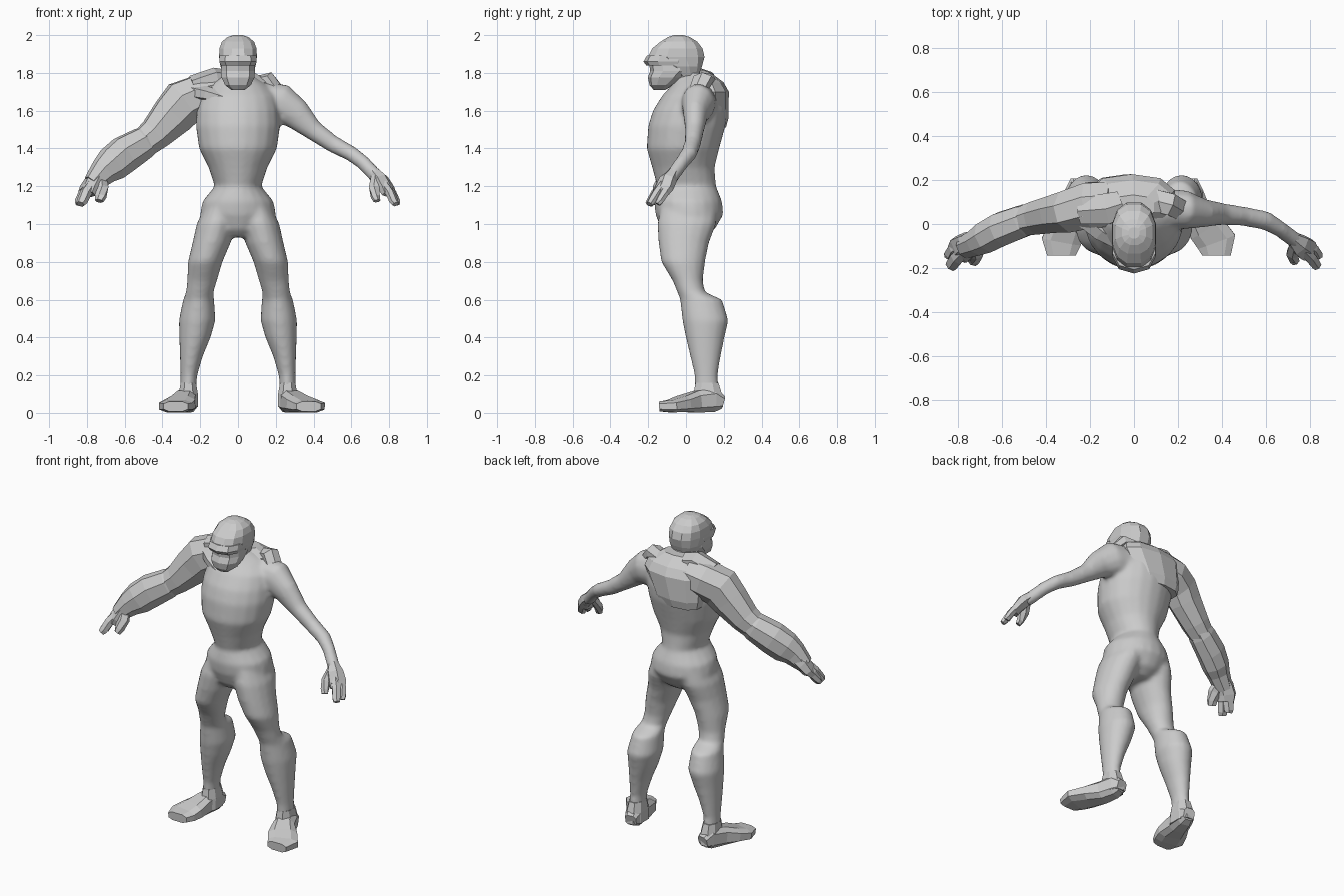
import bpy, bmesh, math
from mathutils import Vector


def loft(bm, rings, n, power=2.0):
    """Skin a list of (centre, u, v) cross-sections and cap both ends."""
    loops = []
    for c, u, v in rings:
        loop = []
        for i in range(n):
            a = 2 * math.pi * (i + 0.5) / n
            k = math.cos(math.pi / n)
            cs, sn = math.cos(a) / k, math.sin(a) / k
            s = lambda t: math.copysign(abs(t) ** (2 / power), t)
            loop.append(bm.verts.new(c + u * s(cs) + v * s(sn)))
        loops.append(loop)
    for a, b in zip(loops, loops[1:]):
        for i in range(n):
            j = (i + 1) % n
            bm.faces.new((a[i], a[j], b[j], b[i]))
    bm.faces.new(loops[0])
    bm.faces.new(loops[-1])


def slices(bm, rows, n, power=2.0, flip=1):
    """Horizontal sections given as z, x0, x1, y0, y1."""
    rings = [(Vector((flip * (x0 + x1) / 2, (y0 + y1) / 2, z)),
              Vector(((x1 - x0) / 2, 0, 0)), Vector((0, (y1 - y0) / 2, 0)))
             for z, x0, x1, y0, y1 in rows]
    loft(bm, rings, n, power)


def tube(bm, rows, n, power=2.0, flip=1):
    """Sections square to a path: x, y, z, side radius, upright radius."""
    pts = [Vector((flip * r[0], r[1], r[2])) for r in rows]
    rings = []
    for i, r in enumerate(rows):
        t = (pts[min(i + 1, len(pts) - 1)] - pts[max(i - 1, 0)]).normalized()
        h = t.cross(Vector((0, 0, 1))).normalized()
        rings.append((pts[i], h * r[3], h.cross(t) * r[4]))
    loft(bm, rings, n, power)


def finish(bm, name, smooth=False):
    bmesh.ops.recalc_face_normals(bm, faces=bm.faces)
    for f in bm.faces:
        f.smooth = smooth
    me = bpy.data.meshes.new(name)
    bm.to_mesh(me)
    bm.free()
    ob = bpy.data.objects.new(name, me)
    bpy.context.collection.objects.link(ob)
    return ob


# Smooth body: torso, legs and slim arm fused into one skin
body = bmesh.new()
slices(body, [
    (0.93, -.07, .07, -.09, .09), (0.97, -.14, .14, -.13, .15),
    (1.05, -.20, .20, -.16, .197), (1.12, -.187, .187, -.168, .19),
    (1.20, -.122, .122, -.152, .158), (1.30, -.155, .155, -.178, .15),
    (1.40, -.205, .205, -.207, .175), (1.52, -.222, .222, -.199, .208),
    (1.60, -.217, .217, -.174, .217), (1.68, -.20, .20, -.125, .207),
    (1.74, -.15, .15, -.07, .185), (1.79, -.07, .07, -.05, .11)], 20)
for side in (1, -1):
    slices(body, [
        (1.10, .03, .17, -.13, .16), (1.00, .012, .218, -.15, .158),
        (0.90, .04, .24, -.144, .12), (0.80, .083, .264, -.13, .10),
        (0.70, .112, .268, -.07, .088), (0.64, .13, .275, -.045, .10),
        (0.60, .127, .29, -.03, .19), (0.49, .120, .312, -.018, .224),
        (0.40, .146, .310, .0, .203), (0.30, .187, .307, .023, .183),
        (0.20, .216, .304, .046, .167), (0.08, .225, .305, .05, .175)],
        16, flip=side)
tube(body, [
    (.12, .07, 1.65, .09, .10), (.23, .065, 1.637, .087, .104),
    (.31, .05, 1.58, .064, .08), (.40, .045, 1.495, .049, .053),
    (.50, .035, 1.425, .043, .045), (.60, .015, 1.372, .043, .04),
    (.66, -.02, 1.327, .036, .038), (.72, -.065, 1.265, .036, .038),
    (.755, -.09, 1.23, .04, .036)], 12)
skin = finish(body, "smooth_body", True)
m = skin.modifiers.new("fuse", 'REMESH')
m.mode, m.voxel_size, m.use_smooth_shade = 'VOXEL', 0.012, True
m = skin.modifiers.new("soften", 'SMOOTH')
m.factor, m.iterations = 0.5, 10

# Hands: palm, two finger groups and thumb
for side, name, k in ((1, "slim_hand", 1.0), (-1, "armored_hand", 1.25)):
    bm = bmesh.new()
    for rows in (
        [(.72, -.065, 1.27, .028, .03), (.755, -.095, 1.235, .045, .034),
         (.785, -.115, 1.19, .05, .027), (.80, -.13, 1.16, .042, .022)],
        [(.77, -.12, 1.21, .022, .022), (.805, -.155, 1.165, .024, .02),
         (.825, -.182, 1.12, .022, .018), (.835, -.193, 1.105, .018, .014)],
        [(.775, -.09, 1.21, .024, .022), (.815, -.115, 1.165, .024, .02),
         (.835, -.14, 1.12, .022, .017), (.838, -.15, 1.105, .018, .013)],
        [(.735, -.10, 1.25, .028, .022), (.722, -.135, 1.19, .028, .022),
         (.727, -.16, 1.145, .022, .018), (.735, -.172, 1.122, .018, .013)],
    ):
        tube(bm, [r[:3] + (r[3] * k, r[4] * k) for r in rows], 6, flip=side)
    finish(bm, name)

# Heavy faceted armored sleeve on the other arm
bm = bmesh.new()
tube(bm, [
    (.10, .09, 1.70, .10, .10), (.20, .085, 1.68, .105, .108),
    (.29, .06, 1.64, .095, .12), (.345, .05, 1.575, .085, .11),
    (.44, .03, 1.475, .075, .085), (.50, .015, 1.428, .066, .076)],
    8, flip=-1)
tube(bm, [
    (.46, .03, 1.455, .06, .07), (.50, .015, 1.43, .072, .082),
    (.60, -.022, 1.37, .076, .094), (.665, -.055, 1.318, .072, .09),
    (.71, -.08, 1.28, .06, .072), (.77, -.105, 1.215, .05, .048)],
    8, flip=-1)
finish(bm, "armored_sleeve")

# Faceted mantle over the upper back and shoulders
bm = bmesh.new()
slices(bm, [
    (1.51, -.19, .08, .06, .208), (1.56, -.20, .11, .04, .221),
    (1.70, -.205, .185, .0, .222), (1.75, -.18, .17, .0, .195),
    (1.80, -.10, .09, .02, .13)], 10, 2.4)
finish(bm, "back_mantle")

# Collar wings either side of the neck, and the chest strap
bm = bmesh.new()
tube(bm, [(.08, .11, 1.75, .05, .025), (.165, .09, 1.765, .05, .035),
          (.22, .06, 1.70, .045, .025)], 6)
tube(bm, [(.06, .09, 1.77, .06, .04), (.12, .07, 1.78, .07, .042),
          (.24, .06, 1.735, .06, .045)], 6, flip=-1)
tube(bm, [(.22, .03, 1.70, .05, .04), (.15, -.03, 1.685, .045, .035),
          (.06, -.09, 1.66, .03, .025)], 6, flip=-1)
finish(bm, "collar")

# Neck
bm = bmesh.new()
slices(bm, [(1.70, -.09, .09, -.08, .12), (1.78, -.07, .07, -.07, .08),
            (1.87, -.065, .065, -.07, .06)], 12)
finish(bm, "neck", True)

# Helmet shell with brim
bm = bmesh.new()
slices(bm, [
    (1.78, -.07, .07, -.05, .065), (1.835, -.093, .093, -.12, .085),
    (1.885, -.10, .10, -.20, .098), (1.93, -.098, .098, -.178, .087),
    (1.965, -.085, .085, -.135, .06), (1.99, -.055, .055, -.095, .02),
    (2.0, -.025, .025, -.065, -.015)], 12, 2.4)
finish(bm, "helmet")
bm = bmesh.new()
slices(bm, [(1.838, -.092, .092, -.205, .02), (1.86, -.099, .099, -.22, .03),
            (1.892, -.097, .097, -.202, .03)], 10, 2.6)
finish(bm, "visor_brim")

# Face mask and jaw
bm = bmesh.new()
slices(bm, [
    (1.71, -.035, .035, -.17, -.11), (1.735, -.068, .068, -.19, -.07),
    (1.775, -.087, .087, -.198, -.01), (1.81, -.09, .09, -.185, .03),
    (1.85, -.087, .087, -.19, .04)], 10, 2.5)
finish(bm, "face_mask")

# Boots: splayed foot with ankle cuff; the right one turns out further
for side, name, s in ((1, "right_boot", .0), (-1, "left_boot", .045)):
    bm = bmesh.new()
    tube(bm, [
        (.255, .195, .055, .035, .035), (.262, .15, .068, .05, .062),
        (.285, .06, .06, .062, .058), (.33 - s / 2, -.02, .047, .085, .043),
        (.375 - s, -.08, .036, .09, .033),
        (.375 - s, -.142, .034, .065, .026)], 8, 3, flip=side)
    slices(bm, [(.03, .213, .313, .03, .195), (.10, .212, .313, .04, .19),
                (.16, .222, .304, .05, .172)], 8, 2.4, flip=side)
    finish(bm, name)
